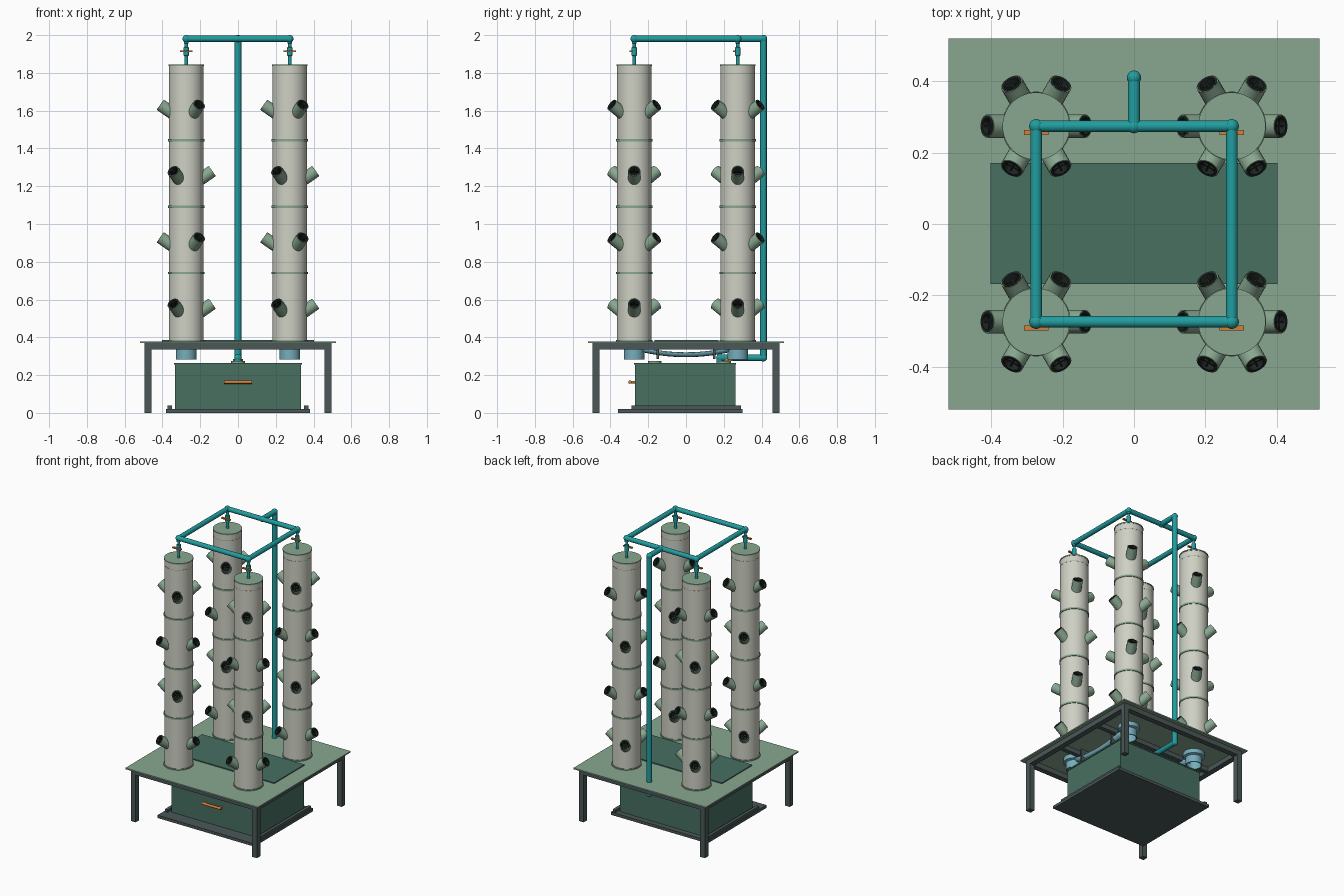
import bpy, bmesh, math
from mathutils import Vector, Matrix

cube = bpy.data.objects.get("Cube")
if cube:
    bpy.data.objects.remove(cube, do_unlink=True)


def material(name, r, g, b):
    m = bpy.data.materials.new(name)
    m.use_nodes = True
    m.diffuse_color = (r, g, b, 1)
    m.node_tree.nodes["Principled BSDF"].inputs["Base Color"].default_value = (r, g, b, 1)
    return m


IVORY = material("ivory", 0.62, 0.63, 0.55)
SAGE = material("sage green", 0.25, 0.39, 0.28)
FOREST = material("forest green", 0.065, 0.16, 0.12)
TEAL = material("teal", 0.015, 0.34, 0.35)
ORANGE = material("orange", 0.65, 0.22, 0.04)
STEEL = material("dark steel", 0.07, 0.095, 0.095)
BLUE = material("pale blue", 0.18, 0.42, 0.5)
BLACK = material("black plastic", 0.012, 0.018, 0.015)


def finish(name, bm, mats, smooth=False):
    bmesh.ops.recalc_face_normals(bm, faces=bm.faces)
    mesh = bpy.data.meshes.new(name)
    bm.to_mesh(mesh)
    bm.free()
    for m in mats:
        mesh.materials.append(m)
    ob = bpy.data.objects.new(name, mesh)
    bpy.context.collection.objects.link(ob)
    if smooth:
        bpy.ops.object.select_all(action="DESELECT")
        ob.select_set(True)
        bpy.context.view_layer.objects.active = ob
        bpy.ops.object.shade_smooth_by_angle(angle=math.radians(40))
    return ob


def box(name, mat, x, y, z):
    """Box from three (low, high) ranges."""
    bm = bmesh.new()
    bmesh.ops.create_cube(bm, size=1)
    for v in bm.verts:
        v.co = [(a + b) / 2 + c * (b - a) for (a, b), c in zip((x, y, z), v.co)]
    return finish(name, bm, [mat])


def add_lathe(bm, profile, segs=32, mat=0, closed=False):
    """Revolve (radius, z) points about z; open profiles get end caps."""
    rings = [[bm.verts.new((r * math.cos(math.tau * i / segs), r * math.sin(math.tau * i / segs), z))
              for i in range(segs)] for r, z in profile]
    pairs = list(zip(rings, rings[1:])) + ([(rings[-1], rings[0])] if closed else [])
    faces = [bm.faces.new((a[i], a[(i + 1) % segs], b[(i + 1) % segs], b[i]))
             for a, b in pairs for i in range(segs)]
    if not closed:
        faces += [bm.faces.new(rings[0]), bm.faces.new(rings[-1])]
    for f in faces:
        f.material_index = mat


def lathe(name, mat, profile, loc=(0, 0, 0), segs=32, closed=False):
    bm = bmesh.new()
    add_lathe(bm, profile, segs, 0, closed)
    ob = finish(name, bm, [mat], True)
    ob.location = loc
    return ob


def pipe(name, mat, a, b, r, segs=20):
    a, b = Vector(a), Vector(b)
    ob = lathe(name, mat, [(r, 0), (r, (b - a).length)], a, segs)
    ob.rotation_euler = (b - a).to_track_quat("Z", "Y").to_euler()
    return ob


def elbow(name, loc, r=0.02):
    bm = bmesh.new()
    bmesh.ops.create_uvsphere(bm, u_segments=20, v_segments=12, radius=r)
    ob = finish(name, bm, [TEAL], True)
    ob.location = loc


# Table
box("table_top", SAGE, (-.52, .52), (-.52, .52), (.37, .379))
box("table_hatch", FOREST, (-.402, .402), (-.168, .171), (.377, .386))
for s in (-1, 1):
    lo, hi = sorted((s * .457, s * .495))
    box("side_beam", STEEL, (lo, hi), (-.495, .495), (.335, .37))
    box("end_beam", STEEL, (-.457, .457), (lo, hi), (.335, .37))
    lo2, hi2 = sorted((s * .17, s * .2))
    box("cross_beam", STEEL, (-.457, .457), (lo2, hi2), (.338, .37))
    for t in (-1, 1):
        box("table_leg", STEEL, (lo, hi), sorted((t * .457, t * .495)), (0, .335))

# Reservoir on its tray
box("tray", STEEL, (-.38, .38), (-.36, .30), (0, .02))
for s in (-1, 1):
    box("tray_rail", STEEL, sorted((s * .35, s * .372)), (-.288, .29), (.02, .038))
box("tank", FOREST, (-.333, .333), (-.27, .262), (.02, .258))
box("tank_lid", FOREST, (-.338, .338), (-.274, .266), (.256, .265))
pipe("tank_handle", ORANGE, (-.075, -.297, .163), (.075, -.297, .163), .009)
for s in (-1, 1):
    pipe("handle_post", ORANGE, (s * .06, -.297, .163), (s * .06, -.268, .163), .007)
lathe("filler_cap", SAGE, [(.036, .262), (.036, .276)], (0, -.165, 0))

# Supply pipework
TOP, Q = 1.981, .274
main = [(0, .18, .26), (0, .18, .292), (0, .41, .292), (0, .41, TOP), (0, Q, TOP)]
for a, b in zip(main, main[1:]):
    pipe("supply_pipe", TEAL, a, b, .0175)
for p in main[1:]:
    elbow("supply_elbow", p)
lathe("pump_flange", SAGE, [(.038, .263), (.038, .275)], (0, .2, 0))
lathe("pump_nut", ORANGE, [(.026, .274), (.026, .284)], (0, .225, 0), 6)
corners = [(-Q, -Q, TOP), (Q, -Q, TOP), (Q, Q, TOP), (-Q, Q, TOP)]
for i, c in enumerate(corners):
    pipe("manifold_pipe", TEAL, c, corners[(i + 1) % 4], .0165)
    elbow("manifold_elbow", c)

# Planting cup, drawn along its axis with the open mouth at the origin
bm = bmesh.new()
add_lathe(bm, [(.033, -.1), (.033, 0), (.030, 0), (.030, -.1)], 24, 0, True)
add_lathe(bm, [(.0302, -.05), (.0302, .001), (.023, .001), (.018, -.035), (.001, -.035)], 24, 1)
for i in range(2):
    ribs = bmesh.ops.create_cube(bm, size=1, matrix=Matrix.Rotation(i * math.pi / 2, 4, "Z")
                                 @ Matrix.Translation((0, 0, -.01)) @ Matrix.Diagonal((.046, .005, .008, 1)))
    for f in {f for v in ribs["verts"] for f in v.link_faces}:
        f.material_index = 1
cup = finish("planting_cup", bm, [SAGE, BLACK], True)
cup_mesh = cup.data
bpy.data.objects.remove(cup)

# Towers
ELEVATION = math.radians(35)
for cx, cy, _ in corners:
    at = (cx, cy, 0)
    lathe("tower_tube", IVORY, [(.092, .38), (.092, 1.838)], at, 48)
    lathe("tower_base_ring", SAGE, [(.097, .379), (.097, .387)], at, 48)
    lathe("tower_cap", SAGE, [(.0945, 1.836), (.0945, 1.844)], at, 48)
    lathe("cap_seam", SAGE, [(.0925, 1.794), (.0925, 1.797)], at, 48)
    for k in range(3):
        z = .741 + .351 * k
        lathe("joint_ring", SAGE, [(.0965, z - .006), (.0965, z + .006)], at, 48)
    for level in range(4):
        for j in range(3):
            ang = math.tau * j / 3 + math.pi * (level % 2)
            d = Vector((math.cos(ang), math.sin(ang), 0))
            ob = bpy.data.objects.new("planting_cup", cup_mesh)
            bpy.context.collection.objects.link(ob)
            ob.location = Vector((cx, cy, .578 + .351 * level)) + d * .137
            axis = d * math.cos(ELEVATION) + Vector((0, 0, math.sin(ELEVATION)))
            ob.rotation_euler = axis.to_track_quat("Z", "Y").to_euler()

    # Dropper with valve
    lathe("dropper", TEAL, [(.009, 1.842), (.009, 1.89), (.015, 1.892), (.015, 1.935),
                            (.009, 1.937), (.009, 1.955), (.013, 1.957), (.013, TOP)], at, 20)
    box("valve_handle", ORANGE, (cx - .034, cx + .034), (cy - .024, cy - .01), (1.91, 1.919))

    # Drain collar below the table
    lathe("drain_collar", BLUE, [(.07, .37), (.07, .34), (.054, .335), (.054, .283),
                                 (.047, .283), (.047, .37)], at, 32, True)

# Sagging drain channels joining front and back collars
for s in (-1, 1):
    bm = bmesh.new()
    bmesh.ops.create_grid(bm, x_segments=4, y_segments=16, size=.5)
    for v in bm.verts:
        u, y = v.co.x * 2, v.co.y * .46
        v.co = (s * Q + u * .04, y, .295 + .5 * y * y + .02 * u ** 4)
    ob = finish("drain_channel", bm, [BLUE], True)
    ob.modifiers.new("thickness", "SOLIDIFY").thickness = .008
    for t in (-1, 1):
        box("channel_hanger", STEEL, (s * Q - .047, s * Q + .047),
            (t * .15 - .007, t * .15 + .007), (.285, .37))
